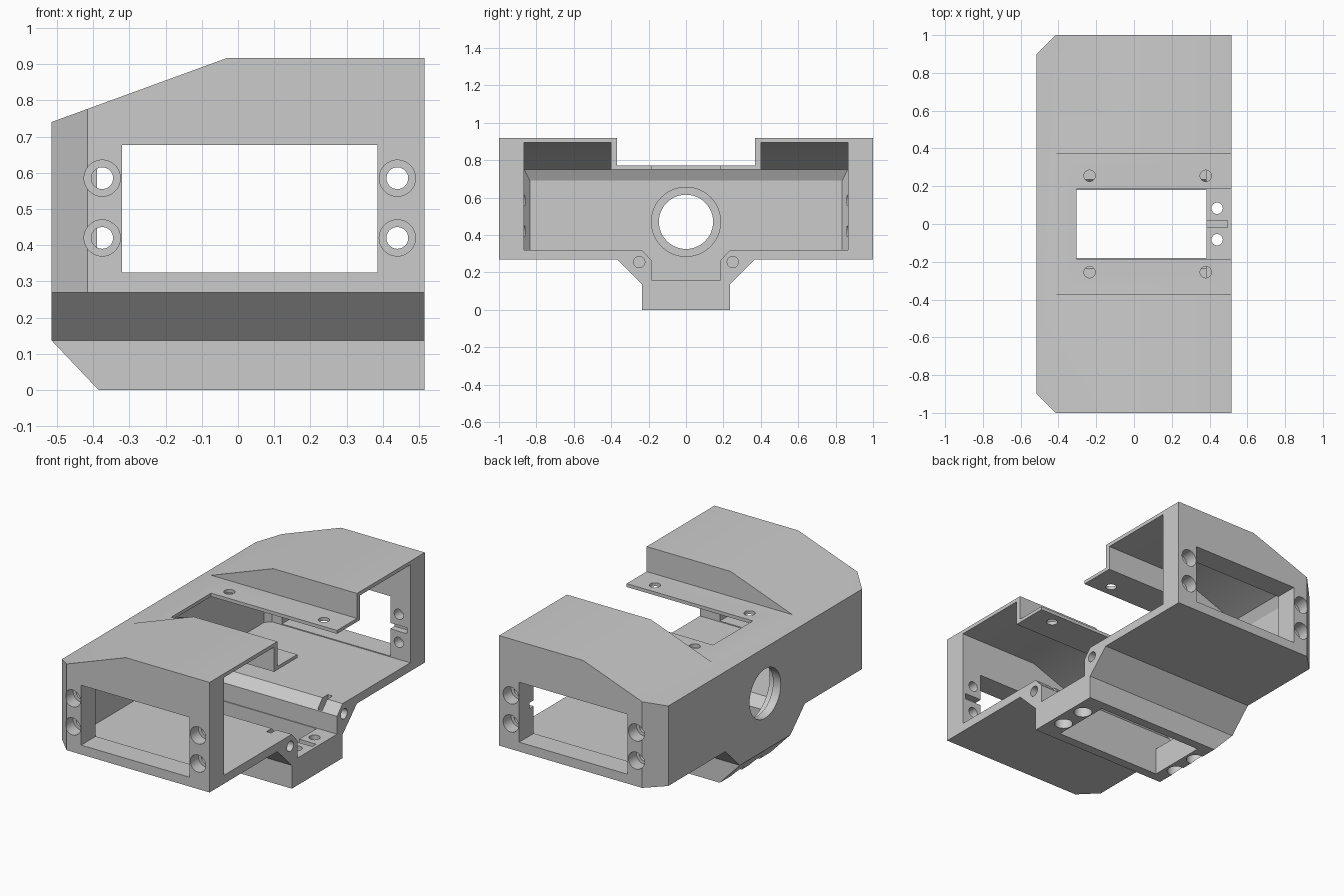
import bpy, bmesh
from math import radians
from mathutils import Vector, Matrix

cube = bpy.data.objects.get("Cube")
if cube:
    bpy.data.objects.remove(cube, do_unlink=True)

grey = bpy.data.materials.new("plain_grey")
grey.use_nodes = True
grey.diffuse_color = (0.6, 0.6, 0.6, 1)
grey.node_tree.nodes["Principled BSDF"].inputs["Base Color"].default_value = (0.6, 0.6, 0.6, 1)


def finish(name, bm):
    bmesh.ops.recalc_face_normals(bm, faces=bm.faces[:])
    mesh = bpy.data.meshes.new(name)
    bm.to_mesh(mesh)
    bm.free()
    mesh.materials.append(grey)
    ob = bpy.data.objects.new(name, mesh)
    bpy.context.collection.objects.link(ob)
    return ob


def prism(name, pts, axis, lo, hi, chops=()):
    """Extrude a profile along x or y, then trim it by planes (point, outward normal)."""
    bm = bmesh.new()
    place = (lambda p: (lo, p[0], p[1])) if axis == 0 else (lambda p: (p[0], lo, p[1]))
    face = bm.faces.new([bm.verts.new(place(p)) for p in pts])
    ext = bmesh.ops.extrude_face_region(bm, geom=[face])["geom"]
    step = Vector((0, 0, 0))
    step[axis] = hi - lo
    bmesh.ops.translate(bm, vec=step, verts=[v for v in ext if isinstance(v, bmesh.types.BMVert)])
    for co, no in chops:
        bmesh.ops.bisect_plane(bm, geom=bm.verts[:] + bm.edges[:] + bm.faces[:],
                               plane_co=co, plane_no=no, clear_outer=True)
        bmesh.ops.holes_fill(bm, edges=bm.edges[:], sides=0)
    return finish(name, bm)


def box(x, y, z):
    return prism("box_cutter", [(x[0], z[0]), (x[1], z[0]), (x[1], z[1]), (x[0], z[1])], 1, *y)


def rod(start, end, r):
    a, b = Vector(start), Vector(end)
    bm = bmesh.new()
    turn = (b - a).to_track_quat("Z", "Y").to_matrix().to_4x4()
    bmesh.ops.create_cone(bm, cap_ends=True, segments=48, radius1=r, radius2=r,
                          depth=(b - a).length, matrix=Matrix.Translation((a + b) / 2) @ turn)
    return finish("rod_cutter", bm)


# Outer shell: notched top, keel below, sloped and chamfered rear
half = [(0.235, 0), (0.235, 0.137), (0.37, 0.27), (1, 0.27), (1, 0.917), (0.37, 0.917), (0.37, 0.77)]
profile = half + [(-y, z) for y, z in reversed(half)]
body = prism("housing_body", profile, 0, -0.515, 0.515, [
    ((-0.03, 0, 0.917), (-0.177, 0, 0.485)),
    ((-0.515, 0.9, 0), (-1, 1, 0)),
    ((-0.515, -0.9, 0), (-1, -1, 0)),
    ((-0.515, 0, 0.137), (-0.137, 0, -0.13))])


def cut(tool):
    tool.hide_render = True
    mod = body.modifiers.new("cut", "BOOLEAN")
    mod.operation, mod.solver, mod.object = "DIFFERENCE", "EXACT", tool
    bpy.context.view_layer.objects.active = body
    bpy.ops.object.modifier_apply(modifier=mod.name)
    bpy.data.objects.remove(tool, do_unlink=True)


# Main cavity, open at the +x end
cut(prism("cavity", [(-0.415, 0.32), (0.6, 0.32), (0.6, 0.75), (-0.385, 0.75), (-0.415, 0.69)],
          1, -0.865, 0.865, [((-0.415, 0.835, 0), (-1, 1, 0)), ((-0.415, -0.835, 0), (-1, -1, 0))]))
# Taller pockets under the two raised ends
for lo, hi in ((-0.865, -0.4), (0.4, 0.865)):
    cut(prism("pocket", [(-0.385, 0.7), (0.6, 0.7), (0.6, 0.895), (0.0, 0.895), (-0.385, 0.75)], 1, lo, hi))
# Keel trough
side = [(0.185, 0.16), (0.185, 0.265), (0.25, 0.335)]
cut(prism("trough", side + [(-y, z) for y, z in reversed(side)], 0, -0.415, 0.6))

# Top opening, keel window and end windows
cut(box((-0.305, 0.6), (-0.185, 0.185), (0.7, 0.85)))
cut(box((-0.31, 0.385), (-0.18, 0.18), (-0.1, 0.2)))
for s in (-1, 1):
    cut(box((-0.32, 0.385), sorted((s * 0.8, s * 1.1)), (0.325, 0.677)))

# Rear round port with an inner counterbore
cut(rod((-0.6, 0, 0.47), (-0.3, 0, 0.47), 0.145))
cut(rod((-0.465, 0, 0.47), (-0.3, 0, 0.47), 0.185))

# Counterbored bolt holes and cable slots around the windows
for x in (-0.375, 0.44):
    for s in (-1, 1):
        for z in (0.42, 0.585):
            cut(rod((x, s * 0.86, z), (x, s * 1.05, z), 0.03))
            cut(rod((x, s * 0.925, z), (x, s * 1.05, z), 0.05))
        cut(rod((x, s * 0.083, -0.05), (x, s * 0.083, 0.165), 0.03))
        cut(rod((x, s * 0.083, -0.05), (x, s * 0.083, 0.08), 0.05))
for s in (-1, 1):
    cut(box((0.37, 0.495), sorted((s * 0.85, s * 0.905)), (0.485, 0.52)))
cut(box((0.37, 0.495), (-0.018, 0.018), (0.12, 0.2)))

# Top flange holes, front screw holes and their nut slots
for s in (-1, 1):
    for x in (-0.235, 0.38):
        cut(rod((x, s * 0.255, 0.7), (x, s * 0.255, 0.82), 0.03))
    cut(rod((0.35, s * 0.25, 0.255), (0.6, s * 0.25, 0.255), 0.03))
    cut(box((0.385, 0.415), sorted((s * 0.19, s * 0.285)), (0.225, 0.36)))

body.select_set(True)
bpy.context.view_layer.objects.active = body
bpy.ops.object.shade_smooth_by_angle(angle=radians(25))
